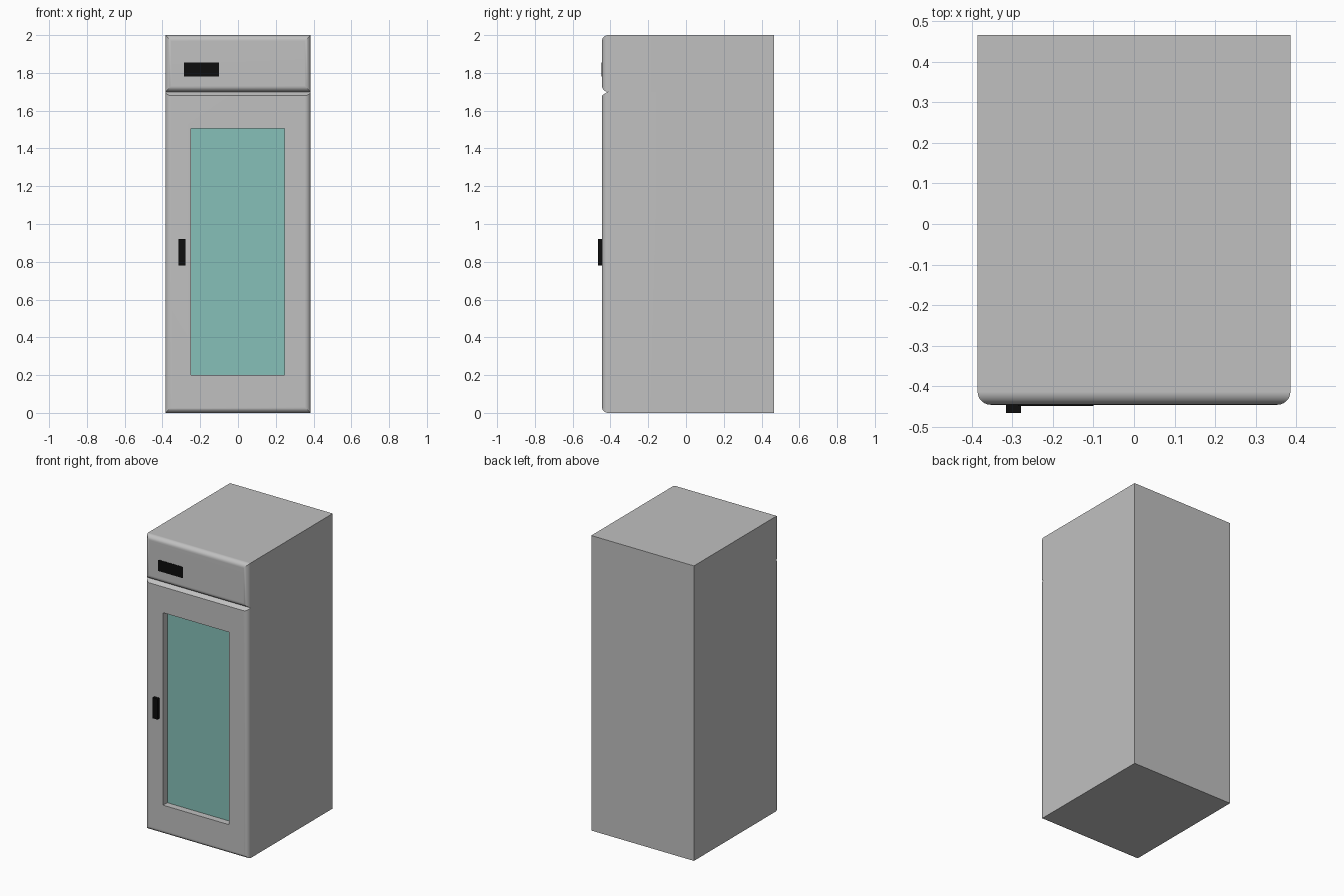
import bpy
import bmesh
import math
from mathutils import Vector

if "Cube" in bpy.data.objects:
    bpy.data.objects.remove(bpy.data.objects["Cube"], do_unlink=True)

W = 0.385                    # half width of the cabinet
FRONT, BACK = -0.445, 0.465
SEAM, TOP = 1.70, 2.0
ROUND = 0.032


def material(name, color, rough=0.5):
    mat = bpy.data.materials.new(name)
    mat.use_nodes = True
    mat.diffuse_color = (*color, 1)
    bsdf = mat.node_tree.nodes["Principled BSDF"]
    bsdf.inputs["Base Color"].default_value = (*color, 1)
    bsdf.inputs["Roughness"].default_value = rough
    return mat


steel = material("brushed grey", (0.53, 0.53, 0.53))
glass = material("teal glass", (0.24, 0.53, 0.48))
black = material("black plastic", (0.004, 0.004, 0.004))


def box(lo, hi):
    bm = bmesh.new()
    bmesh.ops.create_cube(bm, size=1)
    lo, hi = Vector(lo), Vector(hi)
    for v in bm.verts:
        v.co = (lo + hi) / 2 + v.co * (hi - lo)
    return bm


def front_face(bm):
    bm.normal_update()
    flat = [f for f in bm.faces if f.normal.y < -0.999]
    return max(flat, key=lambda f: f.calc_area())


def round_front(bm):
    bmesh.ops.bevel(bm, geom=front_face(bm).edges[:], offset=ROUND,
                    segments=6, profile=0.5, affect='EDGES')


def drop_seam_faces(bm):
    # the two cabinet sections are open where they meet
    bm.normal_update()
    hidden = [f for f in bm.faces if abs(f.normal.z) > 0.999
              and abs(f.calc_center_median().z - SEAM) < 0.001]
    bmesh.ops.delete(bm, geom=hidden, context='FACES')


def finish(bm, name, mats, smooth=False):
    bmesh.ops.recalc_face_normals(bm, faces=bm.faces[:])
    mesh = bpy.data.meshes.new(name)
    bm.to_mesh(mesh)
    bm.free()
    obj = bpy.data.objects.new(name, mesh)
    bpy.context.collection.objects.link(obj)
    for m in mats:
        mesh.materials.append(m)
    if smooth:
        bpy.ops.object.select_all(action='DESELECT')
        obj.select_set(True)
        bpy.context.view_layer.objects.active = obj
        bpy.ops.object.shade_smooth_by_angle(angle=math.radians(30))
        mod = obj.modifiers.new("even_normals", 'WEIGHTED_NORMAL')
        mod.keep_sharp = True
    return obj


# Upper section with rounded front edges
bm = box((-W, FRONT, SEAM), (W, BACK, TOP))
round_front(bm)
drop_seam_faces(bm)
finish(bm, "upper_panel", [steel], smooth=True)

# Lower section: rounded front, sloped top lip, recessed window
bm = box((-W, FRONT, 0), (W, BACK, SEAM + ROUND))
round_front(bm)
bmesh.ops.bisect_plane(bm, geom=bm.verts[:] + bm.edges[:] + bm.faces[:],
                       plane_co=(0, 0, SEAM), plane_no=(0, 0, 1),
                       clear_outer=True)
cut = bmesh.ops.bisect_plane(bm, geom=bm.verts[:] + bm.edges[:] + bm.faces[:],
                             plane_co=(0, FRONT + 0.03, SEAM),
                             plane_no=(0, -0.02, 0.03), clear_outer=True)
lip = [e for e in cut["geom_cut"] if isinstance(e, bmesh.types.BMEdge)]
bmesh.ops.contextual_create(bm, geom=lip)

pane = front_face(bm)
bmesh.ops.inset_individual(bm, faces=[pane], thickness=0.05)
mid = pane.calc_center_median()
for v in pane.verts:
    v.co.x = -0.25 if v.co.x < mid.x else 0.245
    v.co.z = 0.20 if v.co.z < mid.z else 1.505
pane = bmesh.ops.extrude_discrete_faces(bm, faces=[pane])["faces"][0]
bmesh.ops.translate(bm, verts=pane.verts[:], vec=(0, 0.045, 0))
pane.material_index = 1
drop_seam_faces(bm)
finish(bm, "cabinet_and_door", [steel, glass], smooth=True)

# Control display and door handle
finish(box((-0.285, FRONT - 0.003, 1.78), (-0.10, FRONT + 0.003, 1.855)),
       "control_display", [black])
finish(box((-0.315, -0.465, 0.78), (-0.278, FRONT + 0.003, 0.92)),
       "door_handle", [black])
